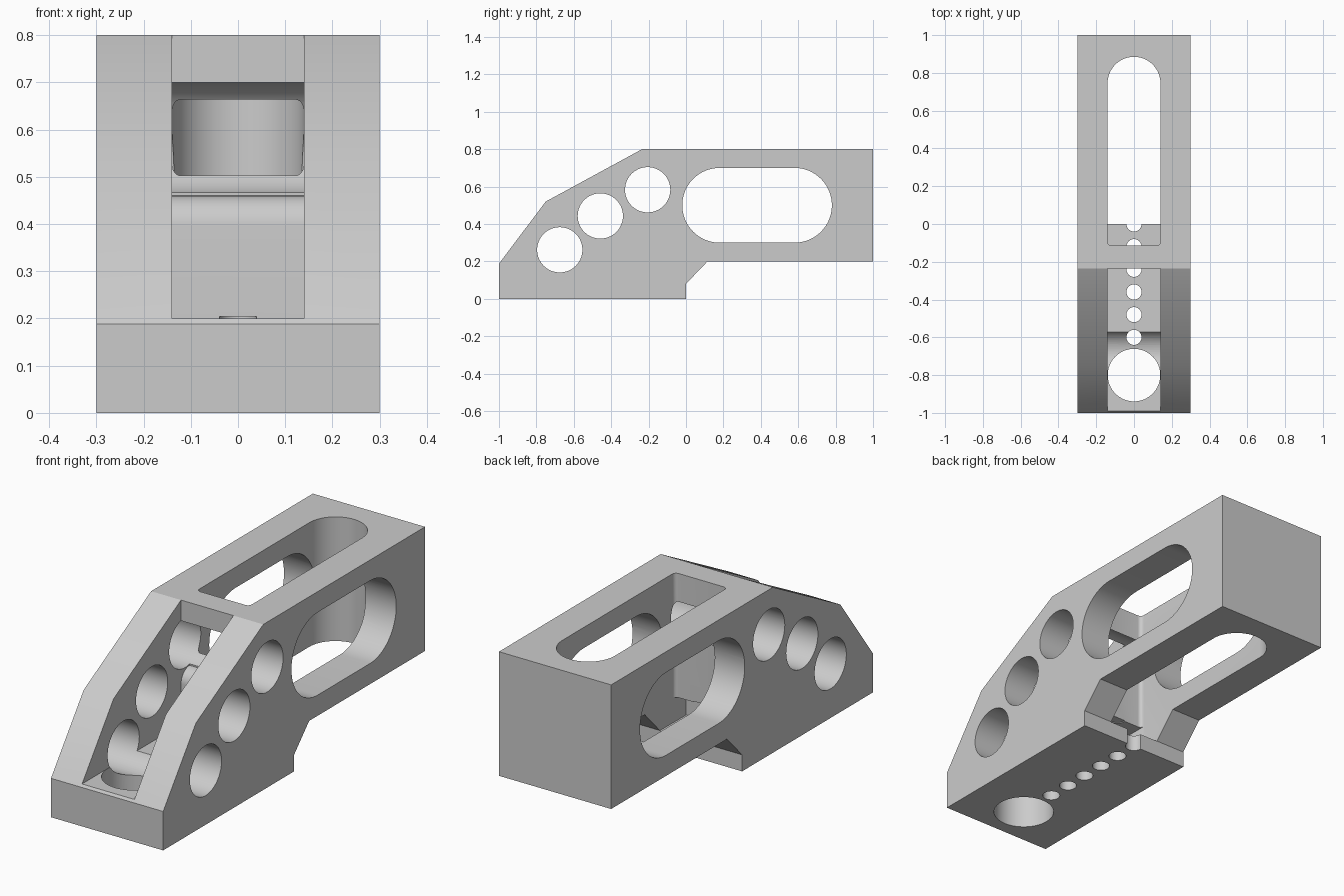
import bpy, bmesh, math

if "Cube" in bpy.data.objects:
    bpy.data.objects.remove(bpy.data.objects["Cube"])

metal = bpy.data.materials.new("plain grey")
metal.diffuse_color = (0.6, 0.6, 0.6, 1)
metal.use_nodes = True
metal.node_tree.nodes["Principled BSDF"].inputs["Base Color"].default_value = metal.diffuse_color


def prism(name, pts, axis, lo, hi):
    """Extrude a closed profile: (y, z) points along x, or (x, y) points along z."""
    place = (lambda a, b, t: (t, a, b)) if axis == 'X' else (lambda a, b, t: (a, b, t))
    bm = bmesh.new()
    rings = [[bm.verts.new(place(a, b, t)) for a, b in pts] for t in (lo, hi)]
    bm.faces.new(rings[0])
    bm.faces.new(rings[1])
    n = len(pts)
    for i in range(n):
        j = (i + 1) % n
        bm.faces.new((rings[0][i], rings[0][j], rings[1][j], rings[1][i]))
    bmesh.ops.recalc_face_normals(bm, faces=bm.faces)
    mesh = bpy.data.meshes.new(name)
    bm.to_mesh(mesh)
    bm.free()
    mesh.materials.append(metal)
    ob = bpy.data.objects.new(name, mesh)
    bpy.context.collection.objects.link(ob)
    return ob


def arc(cx, cy, r, a0, a1, n):
    return [(cx + r * math.cos(math.radians(a0 + (a1 - a0) * i / n)),
             cy + r * math.sin(math.radians(a0 + (a1 - a0) * i / n))) for i in range(n + 1)]


def circle(cx, cy, r, n=48):
    return arc(cx, cy, r, 0, 360, n)[:-1]


# Block with chamfered nose and stepped underside
body = prism("clamp_body", [(-1, 0), (0, 0), (0, .08), (.115, .2), (1, .2), (1, .8),
                            (-.235, .8), (-.75, .52), (-1, .188)], 'X', -.3, .3)
cutters = []

# Side lightening holes and long side slot
for y, z in ((-.675, .262), (-.458, .443), (-.205, .583)):
    cutters.append(prism("side_hole_cutter", circle(y, z, .121, 64), 'X', -.5, .5))
cutters.append(prism("side_slot_cutter", arc(.18, .5, .2, 90, 270, 32)
                     + arc(.58, .5, .2, -90, 90, 32), 'X', -.5, .5))

# Rear vertical slot: round at the back, small corner radii at the front
r = .02
cutters.append(prism("top_slot_cutter", arc(0, .745, .14, 0, 180, 40)
                     + arc(-.14 + r, -.115 + r, r, 180, 270, 6)
                     + arc(.14 - r, -.115 + r, r, 270, 360, 6), 'Z', .079, 1))

# Front pocket, with a rounded edge on the cross wall below the upper side hole
cutters.append(prism("front_pocket_cutter", [(-1.2, .2), (-.235, .2)]
                     + arc(-.17, .395, .065, 180, 90, 10)
                     + [(-.17, .6), (-.235, .6), (-.235, 1), (-1.2, 1)], 'X', -.14, .14))

# Undercut below the cross wall
cutters.append(prism("undercut_cutter", [(-.2, .079), (-.05, .079), (-.05, .2), (-.2, .2)],
                     'X', -.139, .139))

# Large floor hole and the row of small ones
cutters.append(prism("floor_hole_cutter", circle(0, -.8, .139, 64), 'Z', -.2, .3))
for i in range(6):
    cutters.append(prism("small_hole_cutter", circle(0, -.6 + .12 * i, .04, 32),
                         'Z', -.2, .204))

# Apply every cut, then remove the cutters
bpy.context.view_layer.objects.active = body
for c in cutters:
    c.hide_render = True
    m = body.modifiers.new("cut", 'BOOLEAN')
    m.operation = 'DIFFERENCE'
    m.solver = 'EXACT'
    m.object = c
    bpy.ops.object.modifier_apply(modifier=m.name)
    bpy.data.objects.remove(c)

bpy.ops.object.select_all(action='DESELECT')
body.select_set(True)
bpy.ops.object.shade_smooth_by_angle(angle=math.radians(25))
